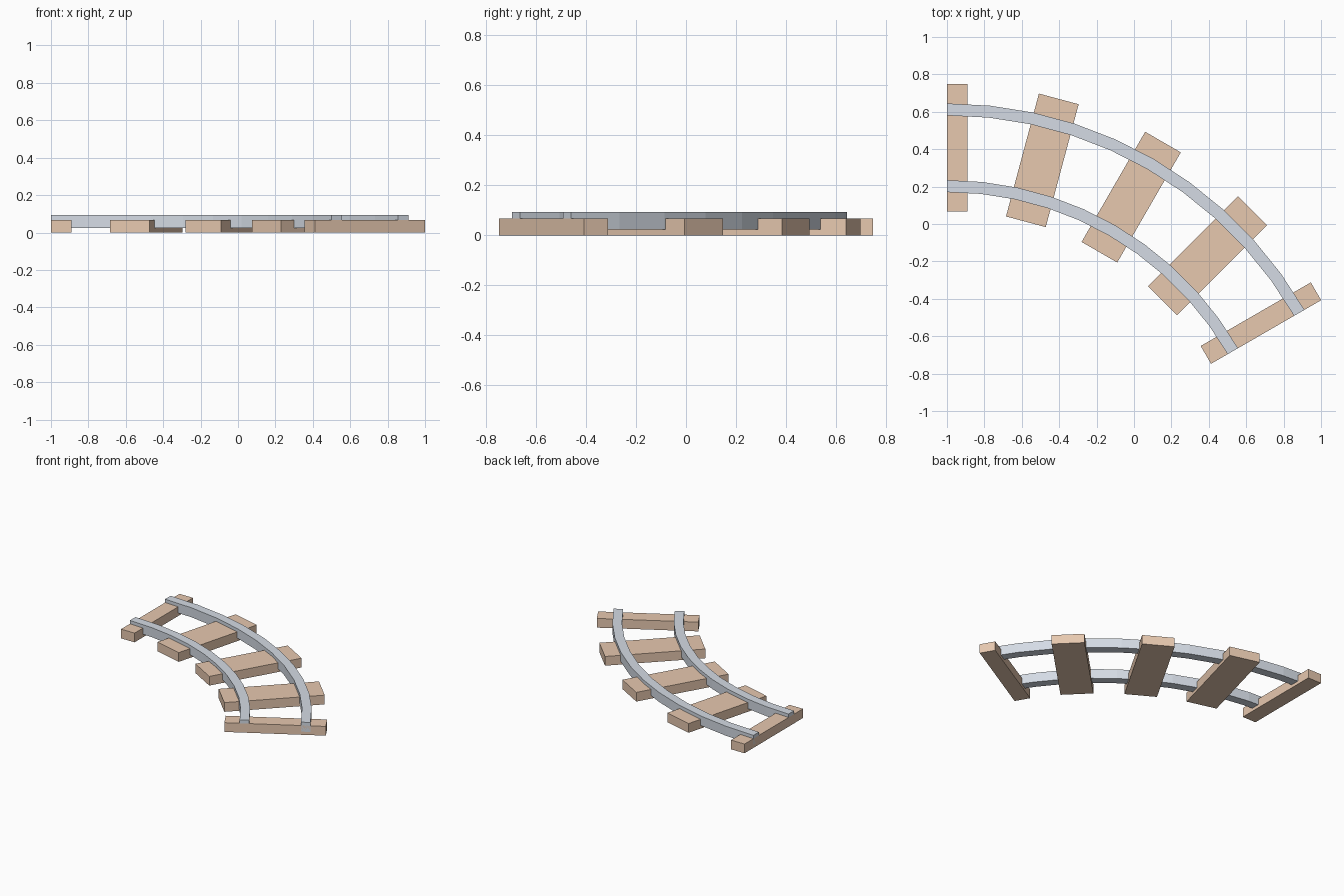
import bpy, bmesh
from math import sin, cos, radians

if "Cube" in bpy.data.objects:
    bpy.data.objects.remove(bpy.data.objects["Cube"])

R = 1.97                  # centreline radius
CX, CY = -1.0, -1.5625    # centre of the bend
SWEEP = 60                # degrees
TIE_HALF, TIE_W = 0.34, 0.22
TIE_TOP = 0.068
RAIL_Z = (0.023, 0.093)
RAIL_OFFSET, RAIL_HALF = 0.205, 0.032


def material(name, color):
    m = bpy.data.materials.new(name)
    m.diffuse_color = (*color, 1)
    m.use_nodes = True
    m.node_tree.nodes["Principled BSDF"].inputs["Base Color"].default_value = m.diffuse_color
    return m


wood = material("wood", (0.80, 0.58, 0.43))
steel = material("steel", (0.66, 0.71, 0.78))


def place(radius, along, deg):
    """Point at a radius on the bend, shifted along the travel direction."""
    a = radians(deg)
    return (CX + radius * sin(a) + along * cos(a),
            CY + radius * cos(a) - along * sin(a))


def loft(name, sections, mat):
    """Join four-point sections into a closed bar."""
    bm = bmesh.new()
    rings = [[bm.verts.new(p) for p in s] for s in sections]
    for a, b in zip(rings, rings[1:]):
        for i in range(4):
            j = (i + 1) % 4
            bm.faces.new((a[i], a[j], b[j], b[i]))
    bm.faces.new(rings[0])
    bm.faces.new(rings[-1])
    bmesh.ops.recalc_face_normals(bm, faces=bm.faces)
    me = bpy.data.meshes.new(name)
    bm.to_mesh(me)
    bm.free()
    me.materials.append(mat)
    bpy.context.collection.objects.link(bpy.data.objects.new(name, me))


def section(r0, r1, z0, z1, deg, along=0):
    return [(*place(r, along, deg), z)
            for r, z in ((r0, z0), (r1, z0), (r1, z1), (r0, z1))]


# Wooden ties: half width at both ends so that pieces join up
for i in range(5):
    deg = SWEEP * i / 4
    start = 0 if i == 0 else -TIE_W / 2
    end = 0 if i == 4 else TIE_W / 2
    loft(f"tie_{i + 1}",
         [section(R - TIE_HALF, R + TIE_HALF, 0, TIE_TOP, deg, s)
          for s in (start, end)], wood)

# Rails: ten flat segments each, sunk into the ties
for name, side in (("inner_rail", -1), ("outer_rail", 1)):
    r = R + side * RAIL_OFFSET
    loft(name, [section(r - RAIL_HALF, r + RAIL_HALF, *RAIL_Z, SWEEP * k / 10)
                for k in range(11)], steel)
